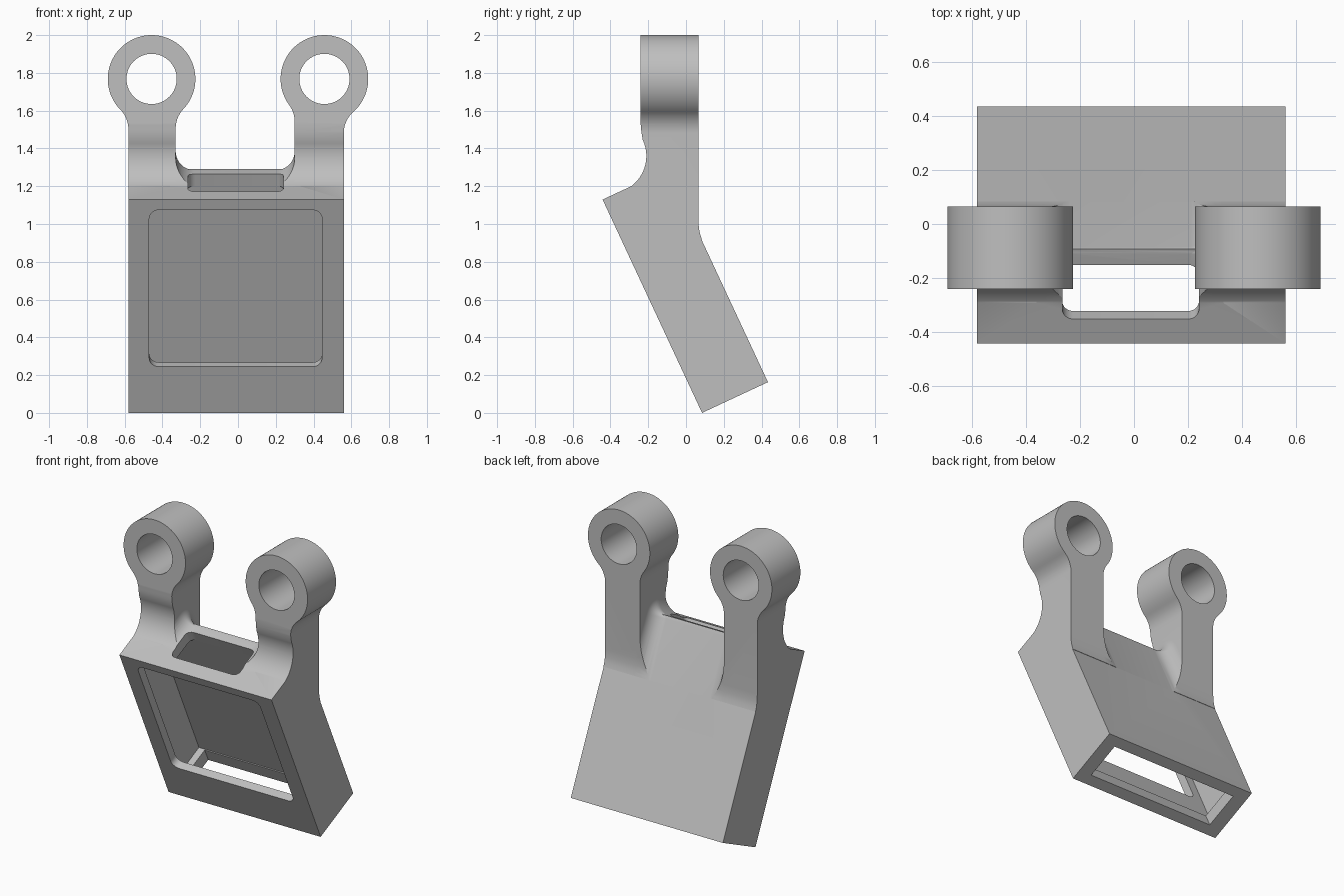
import bpy, bmesh
from math import sin, cos, pi, radians, sqrt, atan2

if "Cube" in bpy.data.objects:
    bpy.data.objects.remove(bpy.data.objects["Cube"])

# One plain grey material
grey = bpy.data.materials.new("plain_grey")
grey.use_nodes = True
COLOR = (0.52, 0.52, 0.52, 1)
grey.diffuse_color = COLOR
grey.node_tree.nodes["Principled BSDF"].inputs["Base Color"].default_value = COLOR

# Main dimensions
X0, X1 = -0.58, 0.56            # housing sides
LENGTH, THICK = 1.246, 0.385    # housing along its slope and through it
TILT = radians(25)
LUG_Z, LUG_R, HOLE_R = 1.768, 0.232, 0.133
ARM_FRONT, ARM_BACK = -0.24, 0.065


# Axis mappings from profile coordinates and depth to space
def side(y, z, x):
    return (x, y, z)


def front(x, z, y):
    return (x, y, z)


def tilted(x, u, v):
    return (x, 0.085 + v * cos(TILT) - u * sin(TILT), v * sin(TILT) + u * cos(TILT))


def tilted_top(x, v, u):
    return tilted(x, u, v)


def loft(name, rings):
    bm = bmesh.new()
    rows = [[bm.verts.new(p) for p in ring] for ring in rings]
    n = len(rows[0])
    for a, b in zip(rows, rows[1:]):
        for i in range(n):
            j = (i + 1) % n
            bm.faces.new((a[i], a[j], b[j], b[i]))
    bm.faces.new(rows[0][::-1])
    bm.faces.new(rows[-1])
    bmesh.ops.recalc_face_normals(bm, faces=bm.faces)
    mesh = bpy.data.meshes.new(name)
    bm.to_mesh(mesh)
    bm.free()
    mesh.materials.append(grey)
    obj = bpy.data.objects.new(name, mesh)
    bpy.context.collection.objects.link(obj)
    return obj


def prism(name, pts, mapping, d0, d1):
    return loft(name, [[mapping(a, b, d) for a, b in pts] for d in (d0, d1)])


def arc(cx, cy, r, a0, a1, n):
    return [(cx + r * cos(a0 + (a1 - a0) * i / n), cy + r * sin(a0 + (a1 - a0) * i / n))
            for i in range(n + 1)]


def rect(x0, x1, y0, y1, r=0.0):
    if not r:
        return [(x0, y0), (x1, y0), (x1, y1), (x0, y1)]
    pts = []
    for k, (cx, cy) in enumerate(rect(x0 + r, x1 - r, y0 + r, y1 - r)):
        start = pi + k * pi / 2
        pts += arc(cx, cy, r, start, start + pi / 2, 8)
    return pts


def combine(target, tool, operation):
    mod = target.modifiers.new("combine", 'BOOLEAN')
    mod.operation, mod.object, mod.solver = operation, tool, 'EXACT'
    bpy.context.view_layer.objects.active = target
    bpy.ops.object.modifier_apply(modifier=mod.name)
    bpy.data.objects.remove(tool)


# Side outline shared by arms and fillets, with a hollow sweep at the front
def side_outline(name):
    pts = [(ARM_BACK, 2.1), (ARM_BACK, 1.03), (0.068, 0.98), (0.075, 0.945), (0.084, 0.918),
           (0.0, 0.9), (-0.3, 1.1)]
    pts += arc(-0.41, 1.36, 0.2, radians(-62), radians(25), 16)
    pts += [(-0.236, 1.485), (ARM_FRONT, 1.53), (ARM_FRONT, 2.1)]
    return prism(name, pts, side, -0.8, 0.8)


# Front outline of one arm: straight shank blended into a round lug
def arm_outline(cx, left, right):
    r = 0.15

    def blend(e):
        dz = sqrt((LUG_R + r) ** 2 - (e + r) ** 2)
        return dz, atan2(dz, e + r)

    dz_r, a_r = blend(right - cx)
    dz_l, a_l = blend(cx - left)
    pts = [(left, 0.8), (right, 0.8)]
    pts += arc(right + r, LUG_Z - dz_r, r, pi, pi - a_r, 10)
    pts += arc(cx, LUG_Z, LUG_R, -a_r, pi + a_l, 64)[1:-1]
    pts += arc(left - r, LUG_Z - dz_l, r, a_l, 0, 10)
    return pts


# Sloped housing
bracket = prism("bracket", rect(X0, X1, 0, LENGTH), tilted, 0, THICK)

# Two arms, each with a fillet wrapping over the housing's top ridge
for cx, left, right, inner, d in ((-0.4575, X0, -0.33, -0.33, 1),
                                  (0.4575, 0.30, X1, 0.30, -1)):
    arm = prism("arm", arm_outline(cx, left, right), front, -0.6, 0.3)
    combine(arm, side_outline("outline"), 'INTERSECT')
    combine(bracket, arm, 'UNION')

    r, low, sink = 0.1, 0.0195, 0.02
    curve = arc(r, low + r, r, -pi / 2, -pi, 10)
    shape = [(-0.03, 0.004), (r, 0.004)] + curve + [(-0.03, low + r)]
    pu, pv = LENGTH - sink, THICK - sink
    stations = [(pu, 0.0, 0.0)]
    stations += [(pu, pv, pi / 2 * i / 8) for i in range(9)]
    stations += [(0.8, pv, pi / 2)]
    fillet = loft("fillet", [[tilted(inner + d * a, u + h * cos(t), v + h * sin(t))
                              for a, h in shape] for u, v, t in stations])
    combine(fillet, side_outline("outline"), 'INTERSECT')
    combine(bracket, fillet, 'UNION')

# Lug bores
for cx in (-0.4575, 0.4575):
    bore = prism("bore", arc(cx, LUG_Z, HOLE_R, 0, 2 * pi, 64)[:-1], front, -0.5, 0.5)
    combine(bracket, bore, 'DIFFERENCE')

# Inner pocket, front window, bottom opening and top slot
cuts = (
    ("pocket", rect(-0.53, 0.51, 0.09, 1.176), tilted, 0.055, 0.322),
    ("window", rect(-0.47, 0.445, 0.27, 1.185, 0.05), tilted, -0.1, 0.1),
    ("opening", rect(-0.483, 0.467, 0.07, 0.316), tilted_top, -0.1, 0.2),
    ("slot", rect(-0.265, 0.24, 0.1, 0.321, 0.04), tilted_top, 1.1, 1.4),
)
for name, pts, mapping, d0, d1 in cuts:
    combine(bracket, prism(name, pts, mapping, d0, d1), 'DIFFERENCE')

# Smooth round surfaces, crisp edges
bpy.ops.object.select_all(action='DESELECT')
bracket.select_set(True)
bpy.context.view_layer.objects.active = bracket
bpy.ops.object.shade_smooth_by_angle(angle=radians(25))
